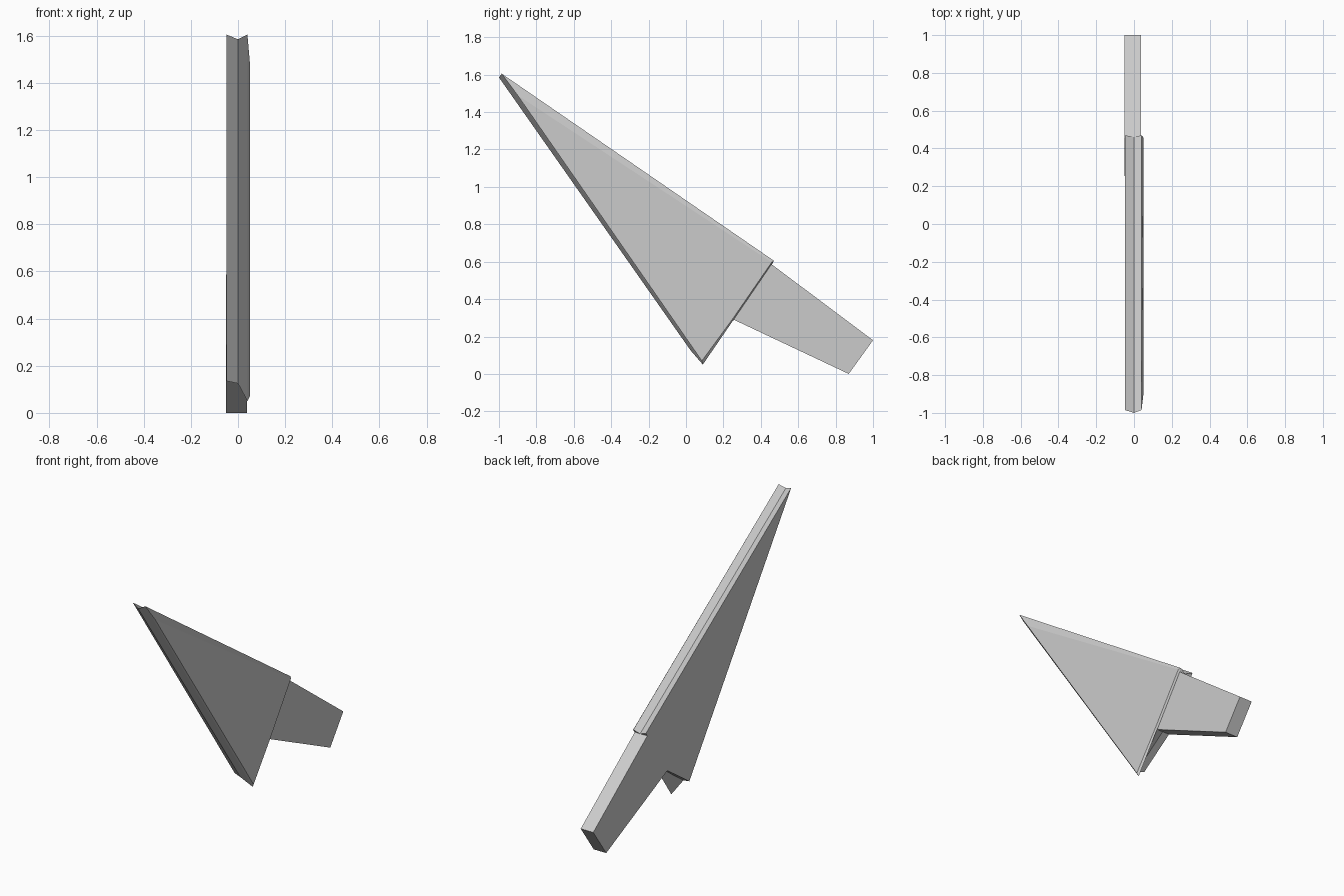
import bpy
import bmesh

cube = bpy.data.objects.get("Cube")
if cube:
    bpy.data.objects.remove(cube, do_unlink=True)

grey = bpy.data.materials.new("light grey")
grey.use_nodes = True
colour = (0.6, 0.6, 0.6, 1)
grey.diffuse_color = colour
grey.node_tree.nodes["Principled BSDF"].inputs["Base Color"].default_value = colour


def finish(bm, name):
    bmesh.ops.recalc_face_normals(bm, faces=bm.faces)
    mesh = bpy.data.meshes.new(name)
    bm.to_mesh(mesh)
    bm.free()
    mesh.materials.append(grey)
    ob = bpy.data.objects.new(name, mesh)
    bpy.context.collection.objects.link(ob)
    return ob


def section(bm, x, outline):
    return [bm.verts.new((x, y, z)) for y, z in outline]


def bridge(bm, a, b):
    for i in range(len(a)):
        j = (i + 1) % len(a)
        bm.faces.new((a[i], a[j], b[j], b[i]))


# Blade: three slices, each tip, rear corner, notch and bottom corner;
# the middle slice makes the front ridge and the groove along the top
bm = bmesh.new()
left = section(bm, 0.04, [(-0.985, 1.605), (0.47, 0.605), (0.26, 0.298), (0.09, 0.05)])
middle = section(bm, 0.0, [(-1.0, 1.585), (0.46, 0.585), (0.26, 0.29), (0.025, 0.125)])
right = section(bm, -0.048, [(-0.985, 1.605), (0.47, 0.605), (0.26, 0.29), (0.035, 0.135)])
bridge(bm, left, middle)
bridge(bm, middle, right)
bm.faces.new(right)

# Slightly raised panel on the left of the blade
panel = section(bm, 0.05, [(-0.9, 1.49), (0.458, 0.597), (0.252, 0.298), (0.085, 0.07)])
bridge(bm, left, panel)
bm.faces.new(panel)
finish(bm, "blade")

# Tapering tail slab behind the blade
bm = bmesh.new()
outline = [(0.455, 0.588), (1.0, 0.18), (0.87, 0.0), (0.255, 0.29)]
tail_left = section(bm, 0.038, outline)
tail_right = section(bm, -0.05, outline)
bridge(bm, tail_left, tail_right)
bm.faces.new(tail_left)
bm.faces.new(tail_right)
finish(bm, "tail")
